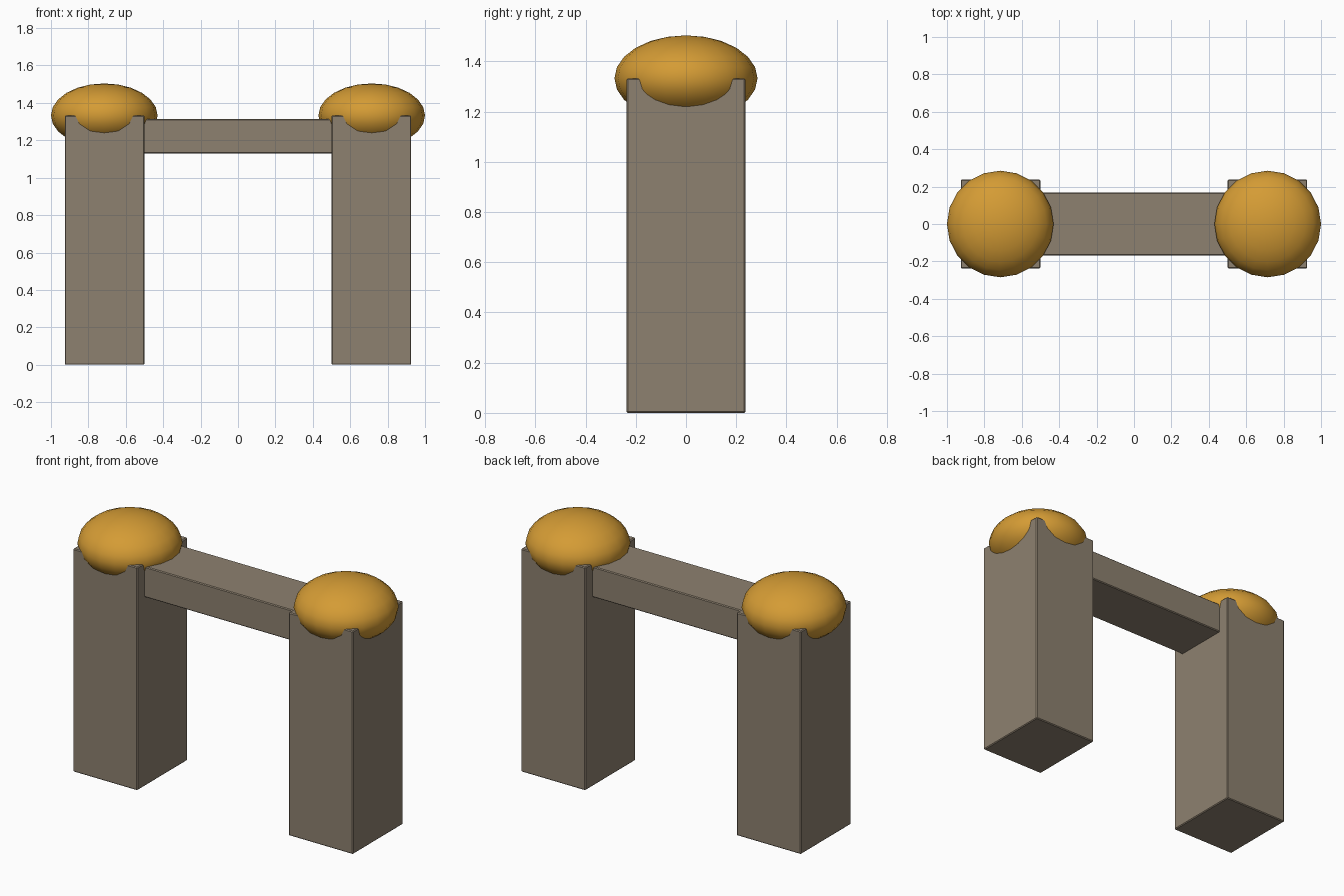
import bpy
import math

if "Cube" in bpy.data.objects:
    bpy.data.objects.remove(bpy.data.objects["Cube"])


def material(name, rgb):
    m = bpy.data.materials.new(name)
    m.diffuse_color = (*rgb, 1)
    m.use_nodes = True
    m.node_tree.nodes["Principled BSDF"].inputs["Base Color"].default_value = m.diffuse_color
    return m


stone = material("stone", (0.27, 0.22, 0.16))
gold = material("gold", (0.66, 0.33, 0.035))


def block(name, x, z0, z1, sx, sy):
    """Stone block with a tiny edge bevel."""
    bpy.ops.mesh.primitive_cube_add(size=1, location=(x, 0, (z0 + z1) / 2))
    o = bpy.context.object
    o.name = name
    o.scale = (sx, sy, z1 - z0)
    bpy.ops.object.transform_apply(location=False, rotation=False, scale=True)
    bev = o.modifiers.new("edge_bevel", 'BEVEL')
    bev.width = 0.005
    bev.segments = 1
    o.data.materials.append(stone)


def cap(name, x):
    """Flattened dome sunk into the pillar top."""
    bpy.ops.mesh.primitive_uv_sphere_add(segments=20, ring_count=12, radius=0.285,
                                         location=(x, 0, 1.333))
    o = bpy.context.object
    o.name = name
    o.scale = (1, 1, 0.6)
    bpy.ops.object.transform_apply(location=False, rotation=False, scale=True)
    bpy.ops.object.shade_smooth_by_angle(angle=math.radians(40))
    o.data.materials.append(gold)


# Pillars and their caps
for side, s in (("left", -1), ("right", 1)):
    block(side + "_pillar", s * 0.713, 0, 1.333, 0.426, 0.474)
    cap(side + "_cap", s * 0.715)

# Crossbeam, its ends set into the pillars
block("crossbeam", 0, 1.13, 1.313, 1.02, 0.336)
